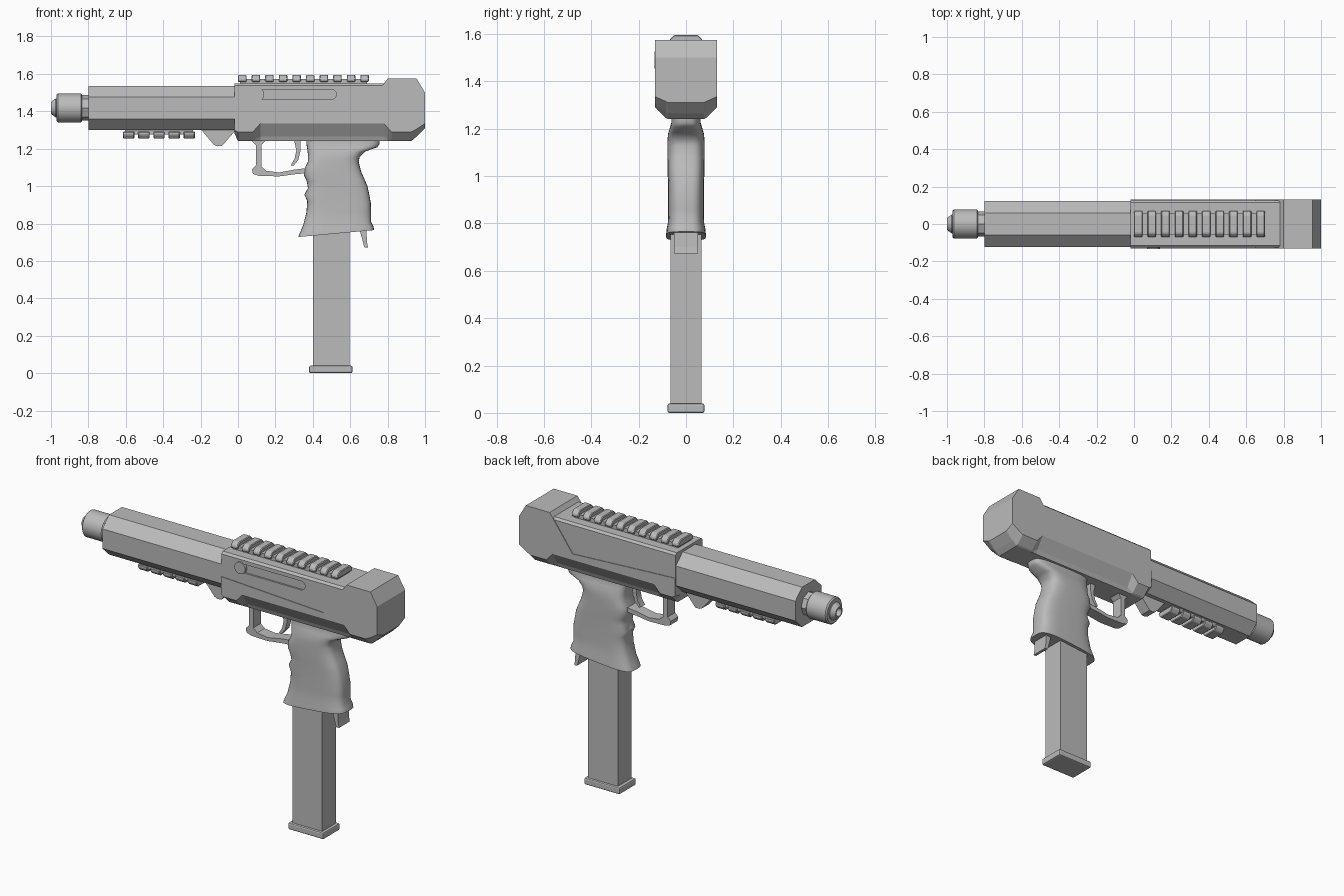
import bpy, bmesh, math
from mathutils import Vector

cube = bpy.data.objects.get("Cube")
if cube:
    bpy.data.objects.remove(cube, do_unlink=True)

grey = bpy.data.materials.new("plain grey")
grey.use_nodes = True
colour = (0.5, 0.5, 0.5, 1)
grey.diffuse_color = colour
grey.node_tree.nodes["Principled BSDF"].inputs["Base Color"].default_value = colour


def loft(name, rings, smooth=None):
    """Skin a row of equal-length point rings and cap both ends."""
    bm = bmesh.new()
    rows = [[bm.verts.new(p) for p in ring] for ring in rings]
    n = len(rows[0])
    for a, b in zip(rows, rows[1:]):
        for i in range(n):
            j = (i + 1) % n
            bm.faces.new((a[i], a[j], b[j], b[i]))
    bm.faces.new(rows[0])
    bm.faces.new(rows[-1])
    bmesh.ops.recalc_face_normals(bm, faces=bm.faces)
    mesh = bpy.data.meshes.new(name)
    bm.to_mesh(mesh)
    bm.free()
    mesh.materials.append(grey)
    ob = bpy.data.objects.new(name, mesh)
    bpy.context.collection.objects.link(ob)
    if smooth:
        bpy.ops.object.select_all(action='DESELECT')
        ob.select_set(True)
        bpy.context.view_layer.objects.active = ob
        bpy.ops.object.shade_smooth_by_angle(angle=math.radians(smooth))
    return ob


def side_prism(name, profile, y0, y1, smooth=None):
    return loft(name, [[(x, y, z) for x, z in profile] for y in (y0, y1)], smooth)


def long_prism(name, profile, x0, x1):
    return loft(name, [[(x, y, z) for y, z in profile] for x in (x0, x1)])


def box(name, x0, x1, half, z0, z1):
    return side_prism(name, [(x0, z0), (x1, z0), (x1, z1), (x0, z1)], -half, half)


def bevel(ob, width, segments=1):
    mod = ob.modifiers.new("Bevel", 'BEVEL')
    mod.width, mod.segments = width, segments


def mirrored(half):
    return half + [(-y, z) for y, z in reversed(half)]


def turned(name, stations, centre, sides=32):
    """Round part along x, made from (x, radius) stations."""
    angles = [2 * math.pi * i / sides for i in range(sides)]
    return loft(name, [[(x, r * math.cos(a), centre + r * math.sin(a)) for a in angles]
                       for x, r in stations], 30)


# Frame: x, top, side edge, chamfer edge, underside
frame = [(-.02, 1.405, 1.30, 1.29, 1.285), (0, 1.404, 1.29, 1.245, 1.24),
         (.08, 1.40, 1.29, 1.245, 1.24), (.12, 1.398, 1.335, 1.265, 1.24),
         (.65, 1.37, 1.335, 1.265, 1.24), (.78, 1.548, 1.335, 1.265, 1.24),
         (.80, 1.575, 1.313, 1.255, 1.24), (.82, 1.575, 1.29, 1.245, 1.24),
         (.925, 1.575, 1.29, 1.245, 1.24), (.955, 1.575, 1.305, 1.27, 1.265),
         (1, 1.5, 1.335, 1.315, 1.31)]
loft("frame", [[(x, y, z) for y, z in mirrored([(.13, t), (.13, s), (.085, m), (.075, b)])]
               for x, t, s, m, b in frame])

# Upper slide with a shallow channel on its right side
slide = long_prism("slide", mirrored([(.126, 1.35), (.126, 1.538), (.114, 1.55)]), -.02, .79)
arc = [math.pi * i / 8 for i in range(9)]
stadium = [(.5 + .026 * math.sin(a), 1.49 + .026 * math.cos(a)) for a in arc]
stadium += [(.105 - .026 * math.sin(a), 1.49 - .026 * math.cos(a)) for a in arc]
cutter = side_prism("channel_cutter", stadium, -.2, -.116)
cutter.hide_render = True
cutter.hide_set(True)
cutter.display_type = 'WIRE'
cut = slide.modifiers.new("Channel", 'BOOLEAN')
cut.operation, cut.object, cut.solver = 'DIFFERENCE', cutter, 'EXACT'

circle = [2 * math.pi * i / 24 for i in range(24)]
side_prism("charging_knob", [(.105 + .035 * math.cos(a), 1.49 + .035 * math.sin(a))
                             for a in circle], -.134, -.10, 30)

# Barrel shroud and muzzle
long_prism("barrel_shroud", mirrored([(.06, 1.535), (.123, 1.476), (.123, 1.36), (.06, 1.30)]),
           -.8, -.02)
turned("barrel_collar", [(-.85, .068), (-.79, .068)], 1.418, 8)
turned("muzzle_sleeve", [(-.97, .07), (-.963, .077), (-.84, .077), (-.835, .072)], 1.418)
turned("muzzle_tip", [(-.94, .024), (-1, .024), (-1, .032), (-.975, .05), (-.96, .05)], 1.418)


# Accessory rails
def rail(name, x0, x1, base, up, half, teeth, gap):
    box(name + "_base", x0 + .01, x1 - .01, half * .85, *sorted((base - up * .005, base + up * .024)))
    pitch = (x1 - x0 + gap) / teeth
    section = mirrored([(half, base + up * .008), (half, base + up * .026),
                        (half * .72, base + up * .045)])
    for i in range(teeth):
        start = x0 + i * pitch
        tooth = long_prism(f"{name}_tooth_{i + 1}", section, start, start + pitch - gap)
        bevel(tooth, .004)


rail("top_rail", 0, .7, 1.55, 1, .07, 10, .027)
rail("lower_rail", -.615, -.23, 1.30, -1, .058, 5, .02)

# Hand stop below the shroud
side_prism("hand_stop", [(-.2, 1.305), (-.13, 1.222), (-.11, 1.213), (-.085, 1.215),
                         (-.02, 1.29), (-.02, 1.305)], -.035, .035)

# Trigger guard and trigger
side_prism("trigger_guard", [(.07, 1.245), (.095, 1.22), (.095, 1.11), (.075, 1.09),
                             (.08, 1.065), (.11, 1.055), (.22, 1.052), (.3, 1.063), (.38, 1.07),
                             (.38, 1.098), (.3, 1.088), (.22, 1.073), (.15, 1.082),
                             (.125, 1.105), (.125, 1.22), (.15, 1.245)], -.035, .035, 30)
side_prism("trigger", [(.30, 1.245), (.312, 1.19), (.302, 1.145), (.282, 1.112), (.296, 1.108),
                       (.322, 1.14), (.335, 1.19), (.335, 1.245)], -.02, .02, 30)

# Grip: front x, front z, back x, back z, half width
grip = [(.322, .728, .728, .765, .084), (.330, .748, .724, .785, .083),
        (.348, .79, .712, .81, .077), (.366, .86, .712, .86, .076),
        (.370, .92, .710, .91, .076), (.355, .955, .703, .95, .076),
        (.374, .99, .692, 1.0, .077), (.368, 1.025, .675, 1.04, .078),
        (.352, 1.06, .658, 1.08, .079), (.358, 1.10, .645, 1.13, .079),
        (.374, 1.13, .650, 1.155, .079), (.374, 1.17, .680, 1.185, .076),
        (.370, 1.20, .745, 1.208, .068), (.366, 1.225, .757, 1.225, .062),
        (.366, 1.25, .757, 1.25, .062)]


def grip_ring(xf, zf, xb, zb, half, sides=36):
    ring = []
    for i in range(sides):
        c, s = math.cos(2 * math.pi * i / sides), math.sin(2 * math.pi * i / sides)
        u = math.copysign(abs(c) ** .55, c)
        v = math.copysign(abs(s) ** .55, s)
        t = (u + 1) / 2
        ring.append((xf + (xb - xf) * t, half * v, zf + (zb - zf) * t))
    return ring


loft("grip", [grip_ring(*row) for row in grip], 50)

# Magazine, its foot and the release catch
box("magazine", .40, .595, .065, .03, .8)
foot = box("magazine_foot", .38, .612, .078, 0, .04)
bevel(foot, .008, 2)
side_prism("release_catch", [(.645, .79), (.672, .683), (.678, .672), (.695, .672),
                             (.69, .70), (.685, .79)], -.05, .05)
